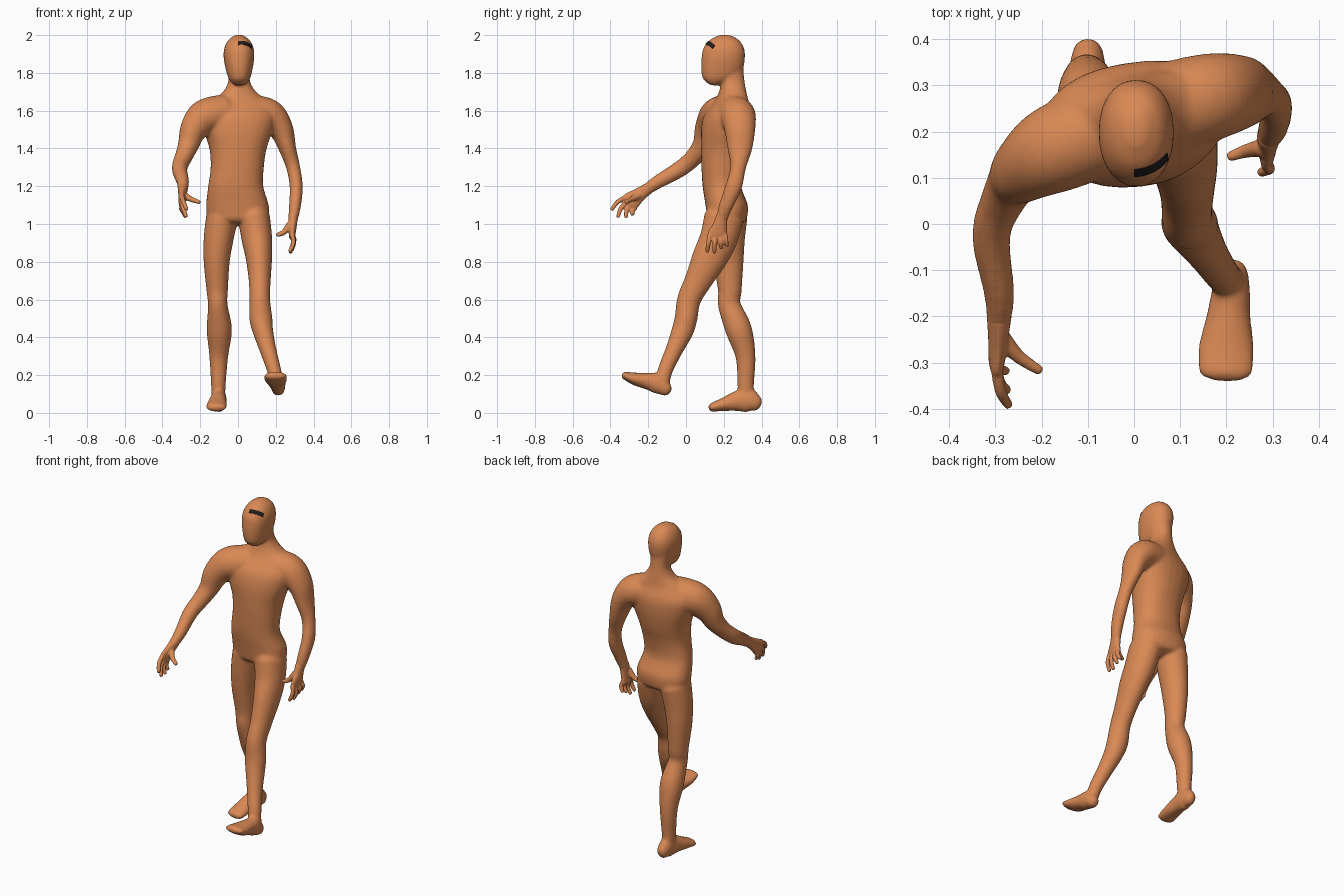
import bpy, bmesh, math
from mathutils import Vector


def material(name, rgb):
    m = bpy.data.materials.new(name)
    m.diffuse_color = (*rgb, 1)
    return m


SKIN = material("clay_orange", (0.70, 0.25, 0.09))
DARK = material("dark_mark", (0.015, 0.013, 0.013))


def spline(rows, steps=6):
    """Smooth curve through rows of x, y, z, radius a, radius b."""
    out, n = [], len(rows)
    for i in range(n - 1):
        p0, p1, p2, p3 = (rows[min(max(i + k, 0), n - 1)] for k in (-1, 0, 1, 2))
        for s in range(steps):
            t = s / steps
            out.append([0.5 * (2 * b + (c - a) * t + (2 * a - 5 * b + 4 * c - d) * t * t
                               + (3 * b - a - 3 * c + d) * t ** 3)
                        for a, b, c, d in zip(p0, p1, p2, p3)])
    out.append(list(rows[-1]))
    return out


def tube(bm, rows, side=(1, 0, 0), axis=None, twist=(0, 0), power=1.0, cap=0.9, seg=28):
    """Closed elliptical loft with rounded ends; side is the direction of radius a."""
    rows = spline(rows)
    n = len(rows)
    frames = []
    for i, r in enumerate(rows):
        a, b = rows[max(i - 1, 0)], rows[min(i + 1, n - 1)]
        t = Vector(axis) if axis else (Vector(b[:3]) - Vector(a[:3])).normalized()
        w = math.radians(twist[0] + (twist[1] - twist[0]) * i / (n - 1))
        u = Vector(side) if not any(twist) else Vector((math.cos(w), math.sin(w), 0))
        u = (u - t * u.dot(t)).normalized()
        frames.append((Vector(r[:3]), u, t.cross(u), r[3], r[4], t))

    def end(f, sign):
        c, u, v, a, b, t = f
        return [(c + t * sign * cap * min(a, b) * math.sin(q), u, v,
                 a * math.cos(q), b * math.cos(q), t) for q in (0.5, 1.0, 1.35)]
    frames = end(frames[0], -1)[::-1] + frames + end(frames[-1], 1)
    rings = []
    for c, u, v, a, b, t in frames:
        ring = []
        for k in range(seg):
            q = 2 * math.pi * k / seg
            x, y = math.cos(q), math.sin(q)
            x, y = (math.copysign(abs(e) ** power, e) for e in (x, y))
            ring.append(bm.verts.new(c + u * a * x + v * b * y))
        rings.append(ring)
    for r0, r1 in zip(rings, rings[1:]):
        for k in range(seg):
            j = (k + 1) % seg
            bm.faces.new((r0[k], r0[j], r1[j], r1[k]))
    bm.faces.new(rings[0][::-1])
    bm.faces.new(rings[-1])


def finish(bm, name, mat, voxel=None, smooth=0):
    me = bpy.data.meshes.new(name)
    bmesh.ops.recalc_face_normals(bm, faces=bm.faces)
    bm.to_mesh(me)
    bm.free()
    me.materials.append(mat)
    ob = bpy.data.objects.new(name, me)
    bpy.context.collection.objects.link(ob)
    if voxel:
        m = ob.modifiers.new("blend", 'REMESH')
        m.mode, m.voxel_size, m.use_smooth_shade = 'VOXEL', voxel, True
        m = ob.modifiers.new("soften", 'SMOOTH')
        m.factor, m.iterations = 0.5, smooth
    return ob


bm = bmesh.new()
# torso and neck, twisted towards the shoulders
tube(bm, [(0, .218, 1.03, .165, .105), (-.003, .215, 1.1, .166, .112), (-.012, .19, 1.2, .146, .102),
          (-.004, .192, 1.3, .141, .11), (0, .205, 1.4, .152, .125), (0, .215, 1.5, .185, .132),
          (0, .225, 1.58, .2, .122), (.008, .24, 1.65, .15, .085), (.008, .247, 1.7, .088, .07),
          (.006, .247, 1.76, .055, .062), (.005, .235, 1.84, .058, .068)],
     axis=(0, 0, 1), twist=(-4, 20), power=.88, cap=.35)
# head
tube(bm, [(.008, .152, 1.742, .036, .034), (.007, .172, 1.77, .057, .083), (.006, .19, 1.82, .071, .110),
          (.005, .197, 1.88, .081, .115), (.005, .2, 1.93, .078, .108), (.005, .203, 1.972, .058, .08),
          (.005, .205, 1.994, .03, .042)], axis=(0, 0, 1), power=.92, cap=.25)
# arms: lowered one on +x, raised forward one on -x
tube(bm, [(.07, .25, 1.585, .1, .1), (.165, .275, 1.57, .095, .09), (.228, .285, 1.5, .082, .066),
          (.262, .285, 1.4, .066, .046), (.292, .276, 1.3, .042, .037), (.308, .253, 1.2, .044, .035),
          (.302, .213, 1.1, .038, .032), (.292, .19, 1.03, .031, .026), (.29, .183, 1.0, .03, .022)],
     side=(0, 1, 0))
tube(bm, [(-.08, .2, 1.585, .1, .1), (-.175, .16, 1.565, .095, .095), (-.235, .122, 1.5, .078, .072),
          (-.262, .092, 1.42, .058, .056), (-.288, .043, 1.355, .048, .047), (-.305, 0, 1.315, .045, .043),
          (-.308, -.05, 1.28, .043, .04), (-.292, -.15, 1.222, .036, .033),
          (-.293, -.215, 1.178, .03, .026), (-.294, -.24, 1.16, .029, .022)], side=(0, .5, -.85))
# legs: standing one on -x, striding one on +x
tube(bm, [(-.085, .225, 1.03, .085, .1), (-.103, .222, .92, .079, .09), (-.113, .225, .8, .069, .08),
          (-.11, .232, .65, .057, .063), (-.107, .23, .57, .052, .06), (-.099, .279, .44, .067, .07),
          (-.102, .315, .3, .05, .053), (-.104, .316, .15, .039, .044), (-.104, .32, .08, .036, .042)])
tube(bm, [(.085, .2, 1.03, .085, .105), (.1, .172, .92, .081, .1), (.111, .125, .82, .07, .093),
          (.115, .065, .7, .058, .073), (.115, .016, .6, .055, .063), (.121, 0, .5, .061, .06),
          (.133, -.02, .43, .054, .058), (.16, -.064, .33, .044, .046), (.19, -.108, .23, .038, .04),
          (.205, -.125, .16, .035, .038)])
# feet
tube(bm, [(-.1, .37, .052, .034, .044), (-.101, .33, .066, .041, .064), (-.105, .27, .062, .044, .054),
          (-.111, .2, .045, .053, .036), (-.116, .14, .03, .055, .024)])
tube(bm, [(.213, -.108, .125, .035, .038), (.21, -.15, .155, .042, .055), (.205, -.2, .167, .048, .045),
          (.2, -.27, .18, .061, .034), (.198, -.322, .197, .06, .022)])
body = finish(bm, "body", SKIN, .0075, 12)


def hand(name, palm, side, fingers, thumb, bend):
    bm = bmesh.new()
    tube(bm, palm, side=side)
    for base, tip in fingers:
        b, t = Vector(base), Vector(tip)
        mid = (b + t) / 2 + Vector(bend)
        tube(bm, [(*b, .013, .013), (*mid, .0125, .0125), (*t, .0105, .0105)], side=side, cap=.6, seg=14)
    tube(bm, [(*p, r, r) for p, r in zip(thumb, (.02, .015, .011))], side=side, cap=.6, seg=14)
    finish(bm, name, SKIN, .0045, 5)


# hands
hand("lowered_hand",
     [(.292, .191, 1.045, .031, .026), (.29, .18, .995, .038, .022), (.287, .168, .95, .052, .018),
      (.285, .165, .935, .05, .016)], (0, 1, 0),
     [((.287, .126, .945), (.275, .112, .855)), ((.287, .153, .935), (.277, .15, .85)),
      ((.287, .18, .935), (.28, .187, .872)), ((.287, .206, .945), (.285, .217, .885))],
     [(.278, .165, 1.0), (.243, .158, .957), (.208, .146, .942)], (.012, 0, 0))
hand("raised_hand",
     [(-.292, -.2, 1.188, .031, .027), (-.294, -.245, 1.157, .037, .022), (-.297, -.29, 1.122, .05, .018),
      (-.297, -.302, 1.113, .048, .016)], (0, .5, -.85),
     [((-.297, -.318, 1.142), (-.272, -.392, 1.078)), ((-.298, -.31, 1.118), (-.275, -.36, 1.04)),
      ((-.299, -.293, 1.098), (-.278, -.318, 1.038)), ((-.3, -.27, 1.082), (-.283, -.283, 1.05))],
     [(-.284, -.25, 1.15), (-.25, -.287, 1.132), (-.205, -.317, 1.116)], (-.004, -.008, .006))

# dark curved mark wrapped on the forehead
bm = bmesh.new()
path = spline([(0, .108, 1.96), (.03, .112, 1.962), (.058, .124, 1.956), (.077, .145, 1.938)], 5)
rows = [[bm.verts.new((x, y + .007 * k, z + .010 * k)) for k in (-1, -.33, .33, 1)] for x, y, z in path]
for r0, r1 in zip(rows, rows[1:]):
    for k in range(3):
        bm.faces.new((r0[k], r1[k], r1[k + 1], r0[k + 1]))
mark = finish(bm, "forehead_mark", DARK)
wrap = mark.modifiers.new("wrap", 'SHRINKWRAP')
wrap.target, wrap.wrap_mode, wrap.offset = body, 'ABOVE_SURFACE', .003
mark.modifiers.new("thickness", 'SOLIDIFY').thickness = .003
